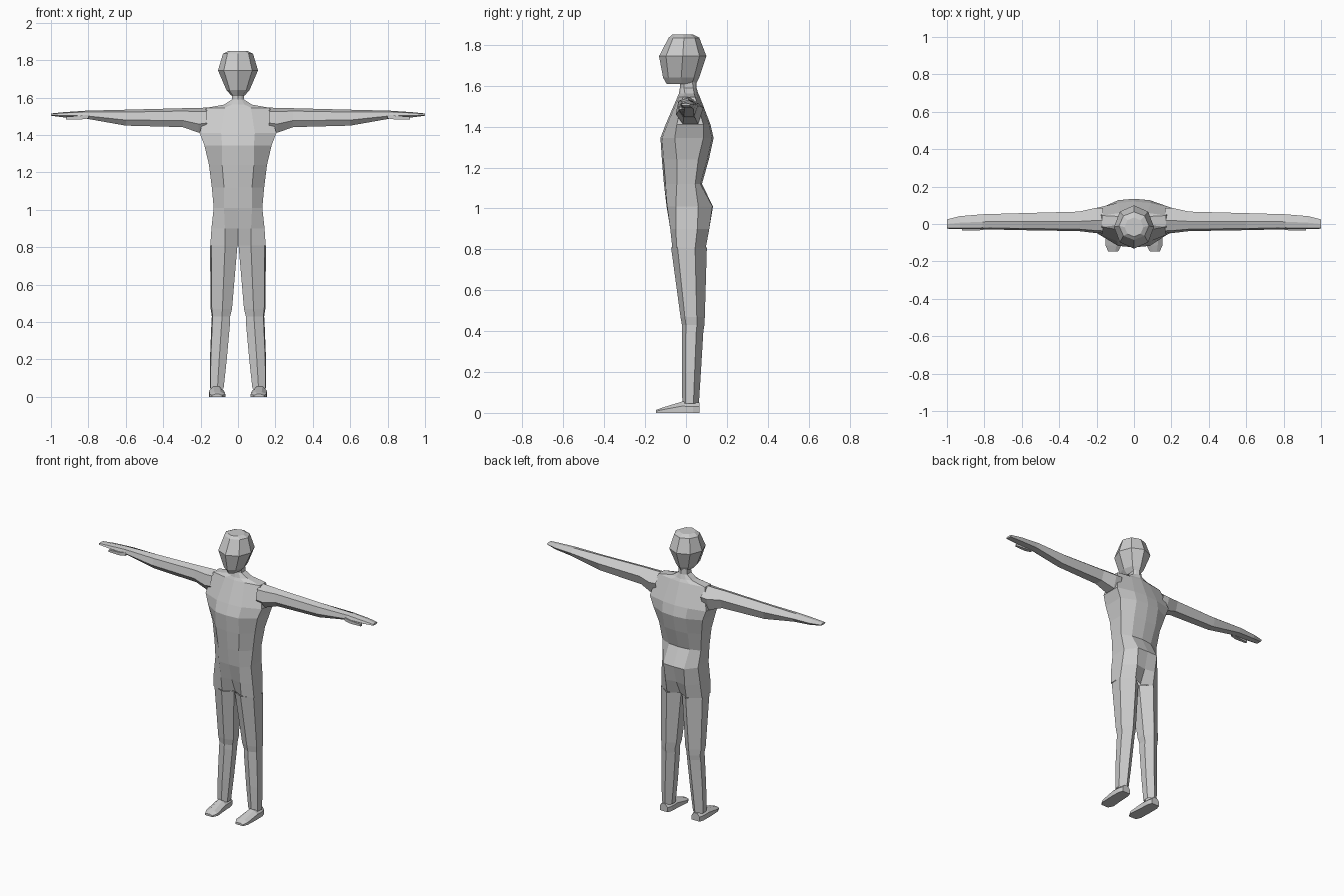
import bpy, bmesh, math


def loft(name, rings, cap_start=False, cap_end=False, mirror=False):
    """Skin a row of equal-sized point rings, optionally mirrored across x."""
    bm = bmesh.new()
    loops = [[bm.verts.new(p) for p in ring] for ring in rings]
    n = len(loops[0])
    for a, b in zip(loops, loops[1:]):
        for i in range(n):
            j = (i + 1) % n
            bm.faces.new((a[i], a[j], b[j], b[i]))
    if cap_start:
        bm.faces.new(loops[0])
    if cap_end:
        bm.faces.new(loops[-1])
    bmesh.ops.recalc_face_normals(bm, faces=bm.faces)
    mesh = bpy.data.meshes.new(name)
    bm.to_mesh(mesh)
    bm.free()
    obj = bpy.data.objects.new(name, mesh)
    bpy.context.collection.objects.link(obj)
    if mirror:
        obj.modifiers.new("Mirror", 'MIRROR')
    return obj


def fit(template, a0, a1, b0, b1):
    """Scale a unit-square section into the given box."""
    return [(a0 + u * (a1 - a0), b0 + v * (b1 - b0)) for u, v in template]


# Torso and neck: z, side x, corner x, front y, back y, side front y, side back y, groove
def torso_ring(z, w, c, front, back, sf, sb, groove):
    half = [(c, front + .008), (w, sf), (w, sb), (c, back - .008)]
    pts = [(0, front + groove)] + half + [(0, back - groove)]
    pts += [(-x, y) for x, y in reversed(half)]
    return [(x, y, z) for x, y in pts]


torso = [
    (1.63, .03, .018, -.03, .05, -.01, .03, 0),
    (1.59, .032, .02, -.03, .052, -.01, .035, 0),
    (1.562, .075, .035, -.035, .06, -.005, .04, 0),
    (1.545, .17, .07, -.042, .068, -.015, .045, 0),
    (1.41, .205, .09, -.10, .12, -.045, .085, 0),
    (1.345, .18, .085, -.125, .135, -.055, .085, 0),
    (1.24, .155, .085, -.118, .112, -.045, .06, 0),
    (1.12, .14, .075, -.108, .078, -.045, .045, 0),
    (1.01, .13, .075, -.10, .137, -.05, .06, .005),
    (.90, .142, .07, -.085, .122, -.05, .055, .02),
    (.81, .148, .07, -.075, .105, -.045, .045, .045),
]
loft("torso", [torso_ring(*r) for r in torso])

# Head: z, half width, front y, back y
head = [
    (1.85, .05, -.068, .035),
    (1.835, .08, -.085, .065),
    (1.745, .107, -.132, .10),
    (1.64, .062, -.112, .065),
    (1.61, .035, -.095, .05),
]
loft("head", [[(rx * math.sin(k * math.pi / 4),
                (y0 + y1) / 2 - (y1 - y0) / 2 * math.cos(k * math.pi / 4), z)
               for k in range(8)] for z, rx, y0, y1 in head], True, True)

# Arms and flat hands: x, then y and z extents
arm_section = [(.5, 1), (1, .6), (.8, 0), (.25, 0), (0, .35), (.1, .85)]
arm = [
    (.165, -.05, .085, 1.42, 1.546),
    (.21, -.048, .085, 1.412, 1.545),
    (.295, -.038, .066, 1.442, 1.543),
    (.60, -.033, .058, 1.45, 1.535),
    (.81, -.028, .052, 1.487, 1.53),
    (.93, -.028, .042, 1.494, 1.522),
    (1.0, -.025, .025, 1.503, 1.515),
]
loft("arm", [[(x, y, z) for y, z in fit(arm_section, *box)] for x, *box in arm],
     cap_end=True, mirror=True)

# Thumbs, tucked along the front of the palm
thumb = [(.80, -.03, -.005, 1.488, 1.508), (.84, -.036, -.01, 1.483, 1.503),
         (.92, -.034, -.02, 1.484, 1.497)]
square = [(0, 0), (1, 0), (1, 1), (0, 1)]
loft("thumb", [[(x, y, z) for y, z in fit(square, *box)] for x, *box in thumb],
     cap_end=True, mirror=True)

# Legs: z, then x and y extents
leg_section = [(.45, 0), (.95, .18), (1, .67), (.45, 1), (0, .68), (0, .2)]
leg = [
    (.81, .003, .15, -.073, .102),
    (.47, .032, .146, -.027, .092),
    (.43, .042, .14, -.02, .09),
    (.40, .042, .142, -.02, .085),
    (.20, .06, .15, -.02, .073),
    (.045, .077, .15, -.018, .063),
]
loft("leg", [[(x, y, z) for x, y in fit(leg_section, *box)] for z, *box in leg], mirror=True)

# Feet: y, then x and z extents
foot_section = [(0, 0), (1, 0), (1, .6), (.7, 1), (.3, 1), (0, .6)]
foot = [
    (.066, .088, .145, 0, .05),
    (.035, .078, .154, 0, .052),
    (-.02, .076, .155, 0, .055),
    (-.115, .068, .152, 0, .026),
    (-.147, .085, .138, 0, .014),
]
loft("foot", [[(x, y, z) for x, z in fit(foot_section, *box)] for y, *box in foot],
     True, True, mirror=True)
